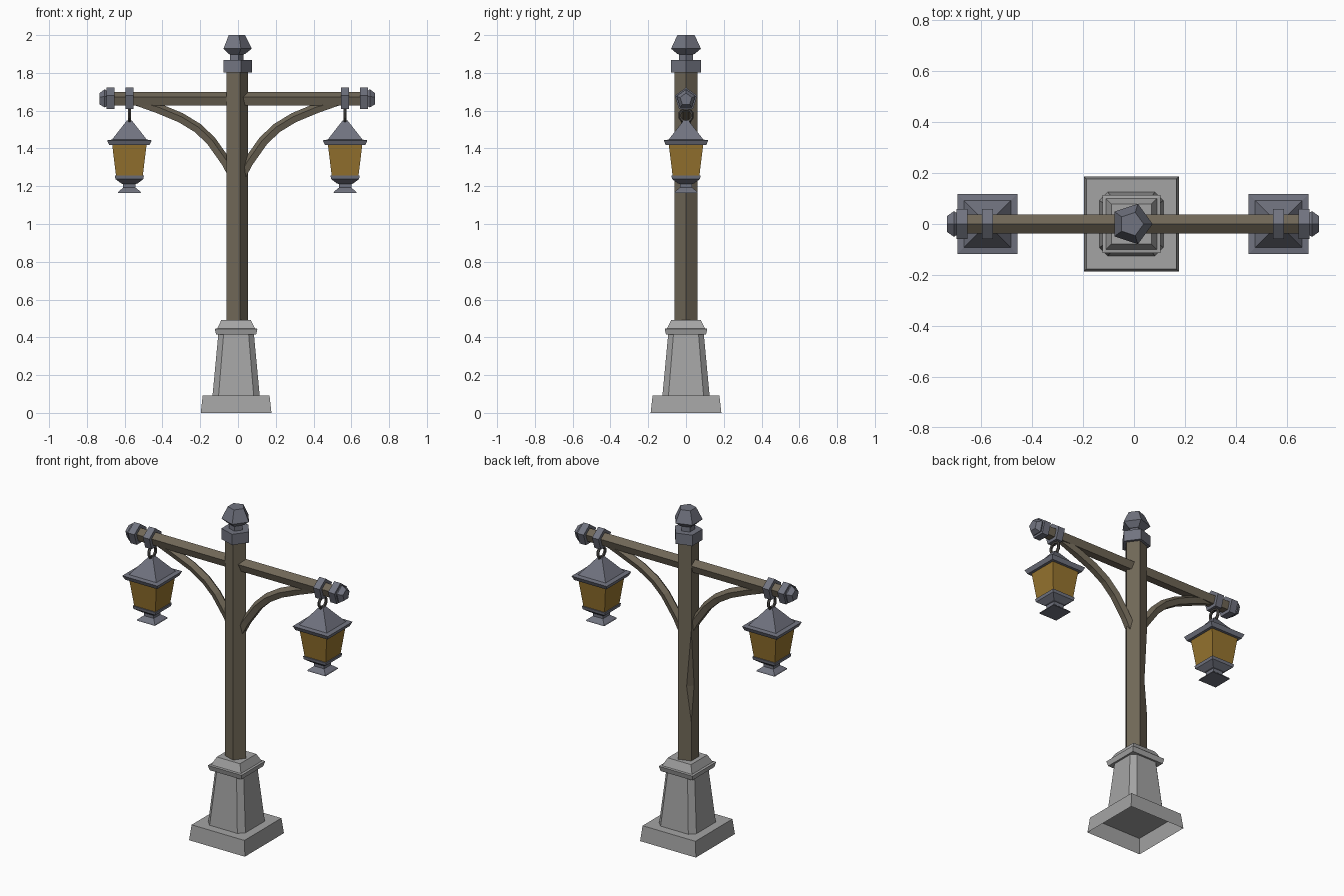
import bpy, bmesh, math
from mathutils import Vector

if "Cube" in bpy.data.objects:
    bpy.data.objects.remove(bpy.data.objects["Cube"])


def material(name, rgb):
    m = bpy.data.materials.new(name)
    m.diffuse_color = (*rgb, 1)
    m.use_nodes = True
    m.node_tree.nodes["Principled BSDF"].inputs["Base Color"].default_value = m.diffuse_color
    return m


STONE = material("grey stone", (0.37, 0.37, 0.37))
WOOD = material("weathered wood", (0.16, 0.135, 0.095))
METAL = material("blue grey iron", (0.165, 0.173, 0.215))
DARK = material("dark iron", (0.07, 0.065, 0.06))
AMBER = material("amber glass", (0.31, 0.175, 0.028))

CX = -0.01      # post and base axis
MID = -0.004    # mirror axis of the arms
ARM_Z = 1.66


def make(name, mat, verts, faces):
    me = bpy.data.meshes.new(name)
    bm = bmesh.new()
    vs = [bm.verts.new(v) for v in verts]
    for f in faces:
        bm.faces.new([vs[i] for i in f])
    bmesh.ops.recalc_face_normals(bm, faces=bm.faces)
    bm.to_mesh(me)
    bm.free()
    me.materials.append(mat)
    ob = bpy.data.objects.new(name, me)
    bpy.context.collection.objects.link(ob)
    return ob


def loft(name, mat, rings, bottom=True, top=True):
    """Skin a list of equal-length point rings."""
    n = len(rings[0])
    verts = [p for r in rings for p in r]
    faces = [(k * n + i, k * n + (i + 1) % n, (k + 1) * n + (i + 1) % n, (k + 1) * n + i)
             for k in range(len(rings) - 1) for i in range(n)]
    if bottom:
        faces.append(tuple(range(n)))
    if top:
        faces.append(tuple(range(len(verts) - n, len(verts))))
    return make(name, mat, verts, faces)


def square(cx, z, h):
    return [(cx + sx * h, sy * h, z) for sx, sy in ((1, 1), (-1, 1), (-1, -1), (1, -1))]


def chamfered(cx, z, h, c):
    pts = ((h, c), (c, h), (-c, h), (-h, c), (-h, -c), (-c, -h), (c, -h), (h, -c))
    return [(cx + x, y, z) for x, y in pts]


def penta_z(z, r):
    return [(CX + r * math.cos(a), r * math.sin(a), z)
            for a in (math.tau * i / 5 for i in range(5))]


def penta_x(x, r):
    return [(x, r * math.sin(a), ARM_Z + r * math.cos(a))
            for a in (math.tau * i / 5 for i in range(5))]


def squares(name, mat, cx, profile, **kw):
    return loft(name, mat, [square(cx, z, h) for z, h in profile], **kw)


# Stone base: hollow plinth, chamfered pedestal, stepped collar
squares("plinth", STONE, CX, [(0, 0.187), (0.092, 0.177)], bottom=False)
loft("pedestal", STONE, [chamfered(CX, 0.09, 0.125, 0.093), chamfered(CX, 0.42, 0.094, 0.066)])
squares("pedestal_collar", STONE, CX,
        [(0.415, 0.106), (0.445, 0.113), (0.447, 0.1), (0.492, 0.078)])

# Five-sided post with a long chip knocked out of its back left edge
lo = [Vector(p) for p in penta_z(0.47, 0.064)]
hi = [Vector(p) for p in penta_z(1.83, 0.064)]


def on_post(z, toward=2, d=0.0):
    p = lo[2].lerp(lo[toward], d)
    return Vector((p.x, p.y, z))


chip = [on_post(0.73), on_post(1.28), on_post(0.94, 1, 0.36), on_post(0.94, 3, 0.36)]
B, T, L, R = 10, 11, 12, 13
make("post", WOOD, lo + hi + chip, [
    (0, 1, 6, 5), (3, 4, 9, 8), (4, 0, 5, 9),
    (1, 2, B, L, T, 7, 6), (2, 3, 8, 7, T, R, B),
    (L, T, R), (L, R, B), (4, 3, 2, 1, 0), (5, 6, 7, 8, 9)])

# Iron cap and finial
loft("post_cap", METAL, [penta_z(1.803, 0.083), penta_z(1.868, 0.083)])
loft("finial", METAL, [penta_z(z, r) for z, r in
     ((1.86, 0.04), (1.898, 0.04), (1.9, 0.048), (1.928, 0.083), (2.0, 0.048))])

# Cross beam
loft("cross_beam", WOOD, [penta_x(MID - 0.68, 0.039), penta_x(MID + 0.68, 0.039)])

BRACE = [(0.02, 1.25), (0.06, 1.325), (0.14, 1.438), (0.21, 1.505),
         (0.30, 1.56), (0.42, 1.61), (0.54, 1.645)]

for s, side in ((-1, "left"), (1, "right")):
    # Curved brace, five-sided section swept along the path
    rings = []
    for k, (x, z) in enumerate(BRACE):
        a, b = BRACE[max(k - 1, 0)], BRACE[min(k + 1, len(BRACE) - 1)]
        t = Vector((b[0] - a[0], b[1] - a[1])).normalized()
        r = 0.029 if k < len(BRACE) - 1 else 0.02
        rings.append([(MID + s * (x - t.y * r * math.cos(w)), r * math.sin(w),
                       z + t.x * r * math.cos(w))
                      for w in (math.tau * i / 5 for i in range(5))])
    loft(side + "_brace", WOOD, rings)

    # Beam end fitting and hanger band
    loft(side + "_end_ring", METAL, [penta_x(MID + s * x, 0.0625) for x in (0.649, 0.692)])
    loft(side + "_end_knob", METAL, [penta_x(MID + s * x, r) for x, r in
                                     ((0.69, 0.045), (0.702, 0.053), (0.729, 0.033))])
    loft(side + "_hanger_band", METAL, [penta_x(MID + s * x, 0.0625) for x in (0.549, 0.592)])

    # Hanging ring
    cx = MID + s * 0.571
    bpy.ops.mesh.primitive_torus_add(major_segments=10, minor_segments=5, major_radius=0.034,
                                     minor_radius=0.009, location=(cx, 0, 1.575),
                                     rotation=(0, math.pi / 2, 0))
    ring = bpy.context.object
    ring.name = side + "_hanging_ring"
    ring.data.materials.append(DARK)

    # Lantern: roof, glass, and lower frame with flared foot
    squares(side + "_lantern_roof", METAL, cx,
            [(1.418, 0.107), (1.443, 0.118), (1.447, 0.092), (1.548, 0.013)])
    squares(side + "_lantern_glass", AMBER, cx, [(1.24, 0.069), (1.42, 0.091)])
    squares(side + "_lantern_foot", METAL, cx,
            [(1.165, 0.061), (1.172, 0.058), (1.192, 0.033), (1.212, 0.033),
             (1.214, 0.042), (1.238, 0.074), (1.256, 0.077)])
